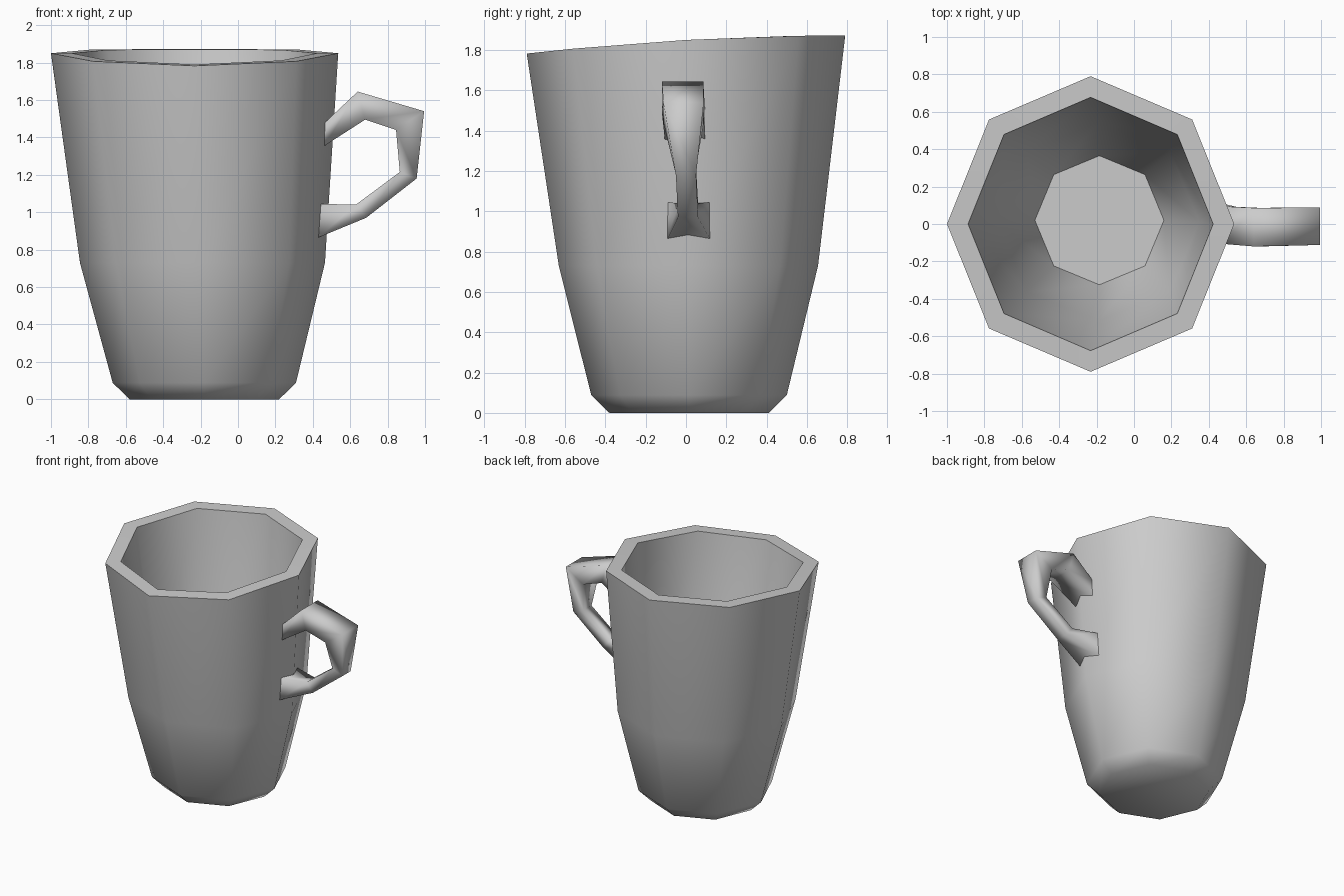
import bpy, bmesh, math
from mathutils import Vector

cube = bpy.data.objects.get("Cube")
if cube:
    bpy.data.objects.remove(cube)

grey = bpy.data.materials.new("plain grey")
grey.use_nodes = True
colour = (0.6, 0.6, 0.6, 1)
grey.diffuse_color = colour
grey.node_tree.nodes["Principled BSDF"].inputs["Base Color"].default_value = colour


def loft(name, rings, angle, cap_start=True, cap_end=True):
    """Skin a list of equal-length point rings into one object."""
    bm = bmesh.new()
    loops = [[bm.verts.new(p) for p in ring] for ring in rings]
    count = len(loops[0])
    for a, b in zip(loops, loops[1:]):
        for i in range(count):
            j = (i + 1) % count
            bm.faces.new((a[i], a[j], b[j], b[i]))
    if cap_start:
        bm.faces.new(loops[0][::-1])
    if cap_end:
        bm.faces.new(loops[-1])
    bmesh.ops.recalc_face_normals(bm, faces=bm.faces)
    mesh = bpy.data.meshes.new(name)
    bm.to_mesh(mesh)
    bm.free()
    mesh.materials.append(grey)
    obj = bpy.data.objects.new(name, mesh)
    bpy.context.collection.objects.link(obj)
    bpy.ops.object.select_all(action='DESELECT')
    obj.select_set(True)
    bpy.context.view_layer.objects.active = obj
    bpy.ops.object.shade_smooth_by_angle(angle=math.radians(angle))
    return obj


def octagon(cx, cy, rx, ry, z, tilt=0.0):
    """Eight-sided ring; tilt raises the back and lowers the front."""
    ring = []
    for i in range(8):
        a = i * math.pi / 4
        s = math.sin(a)
        ring.append(Vector((cx + rx * math.cos(a), cy + ry * s,
                            z + tilt * (s - 0.5 * s * s))))
    return ring


# Cup: outer wall upward, over the slanted rim, down to the inner floor
cup_rings = [
    octagon(-0.18, 0.015, 0.40, 0.395, 0),
    octagon(-0.18, 0.015, 0.49, 0.485, 0.088),
    octagon(-0.19, 0.012, 0.655, 0.643, 0.73),
    octagon(-0.232, 0, 0.768, 0.79, 1.85, 0.045),
    octagon(-0.232, 0, 0.655, 0.677, 1.85, 0.04),
    octagon(-0.19, 0.012, 0.54, 0.53, 0.75),
    octagon(-0.185, 0.02, 0.345, 0.345, 0.12),
]
loft("cup", cup_rings, 60)

# Handle: four-sided tube, each station is outer x, z, inner x, z, y centre, half width
stations = [
    (0.465, 1.48, 0.462, 1.355, -0.005, 0.10),
    (0.64, 1.645, 0.68, 1.495, -0.017, 0.103),
    (0.995, 1.54, 0.845, 1.44, -0.012, 0.10),
    (0.955, 1.18, 0.865, 1.215, 0, 0.05),
    (0.685, 0.97, 0.63, 1.04, 0.01, 0.05),
    (0.43, 0.865, 0.435, 1.045, 0.013, 0.105),
]
handle_rings = [
    [(ox, y - w, oz), (ox, y + w, oz), (ix, y + w, iz), (ix, y - w, iz)]
    for ox, oz, ix, iz, y, w in stations
]
loft("handle", handle_rings, 180, False, False)
